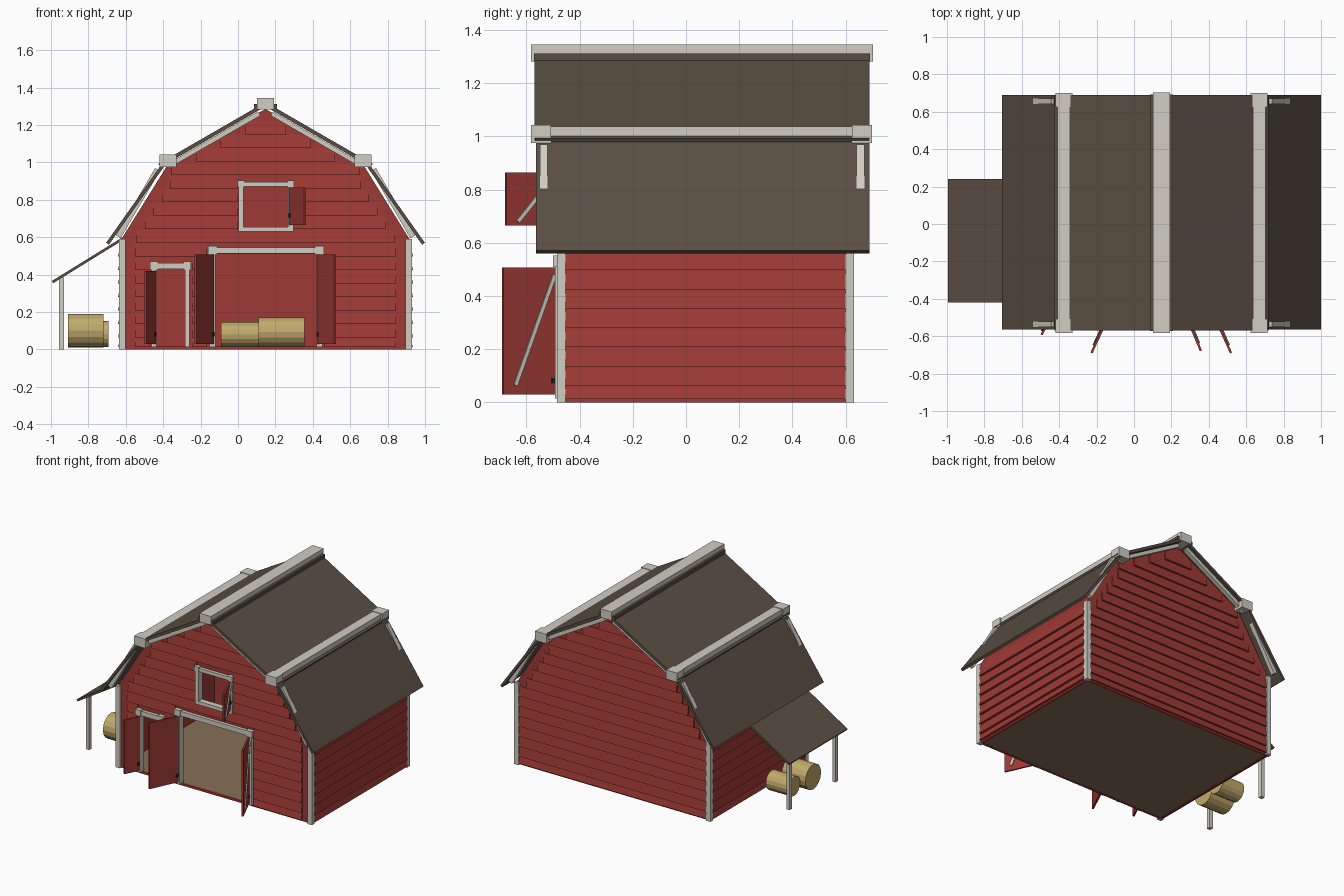
import bpy, bmesh, math
from mathutils import Vector

if "Cube" in bpy.data.objects:
    bpy.data.objects.remove(bpy.data.objects["Cube"])

CX = 0.147                      # barn centre line
FY, BY = -0.47, 0.615           # front and back wall planes
HW = 0.77                       # half width of the walls


def material(name, rgb):
    m = bpy.data.materials.new(name)
    m.diffuse_color = (*rgb, 1)
    m.use_nodes = True
    m.node_tree.nodes["Principled BSDF"].inputs["Base Color"].default_value = m.diffuse_color
    return m


RED = material("barn red", (0.342, 0.042, 0.035))
CREAM = material("cream trim", (0.63, 0.61, 0.54))
BROWN = material("roof brown", (0.102, 0.076, 0.055))
TAN = material("floor tan", (0.24, 0.16, 0.09))
HAY = material("hay", (0.53, 0.40, 0.15))
BLACK = material("dark iron", (0.02, 0.018, 0.016))


class Part:
    """Collects prisms and boxes into one object."""

    def __init__(self, name, mat):
        self.name, self.mat, self.bm = name, mat, bmesh.new()

    def prism(self, pts, axis, a, b):
        # extrude a 2D outline along an axis
        def at(p, t):
            return {"x": (t, p[0], p[1]), "y": (p[0], t, p[1]), "z": (p[0], p[1], t)}[axis]
        lo = [self.bm.verts.new(at(p, a)) for p in pts]
        hi = [self.bm.verts.new(at(p, b)) for p in pts]
        n = len(pts)
        self.bm.faces.new(lo)
        self.bm.faces.new(hi[::-1])
        for i in range(n):
            j = (i + 1) % n
            self.bm.faces.new((lo[i], hi[i], hi[j], lo[j]))
        return self

    def box(self, x0, x1, y0, y1, z0, z1):
        return self.prism([(x0, y0), (x1, y0), (x1, y1), (x0, y1)], "z", z0, z1)

    def plank(self, o, u, v, w):
        # slanted box from a corner and three edge vectors
        c = [self.bm.verts.new(o + u * i + v * j + w * k)
             for i in (0, 1) for j in (0, 1) for k in (0, 1)]
        for f in ((0, 1, 3, 2), (4, 6, 7, 5), (0, 4, 5, 1), (2, 3, 7, 6), (0, 2, 6, 4), (1, 5, 7, 3)):
            self.bm.faces.new([c[i] for i in f])
        return self

    def slab(self, p, q, t, y0, y1):
        # roof panel whose top runs from p to q in the xz plane
        p, q = Vector(p), Vector(q)
        d = (q - p).normalized()
        n = Vector((-d.y, d.x))
        n *= -t if n.y > 0 else t
        return self.prism([p, q, q + n, p + n], "y", y0, y1)

    def build(self):
        bmesh.ops.recalc_face_normals(self.bm, faces=self.bm.faces[:])
        me = bpy.data.meshes.new(self.name)
        self.bm.to_mesh(me)
        self.bm.free()
        me.materials.append(self.mat)
        ob = bpy.data.objects.new(self.name, me)
        bpy.context.collection.objects.link(ob)
        return ob


def gable(half, knee, top):
    r = [(half, 0.59), (knee, 1.0)]
    return ([(CX - half, 0), (CX + half, 0)] + [(CX + x, z) for x, z in r]
            + [(CX, top)] + [(CX - x, z) for x, z in r[::-1]])


# Hollow walls with door and window openings
openings = [(-0.125, 0.425, 0.015, 0.51), (-0.437, -0.28, 0.015, 0.43), (0.028, 0.272, 0.65, 0.872)]
walls = Part("walls", RED).prism(gable(HW, 0.515, 1.285), "y", FY, BY).build()
inner = [(x, z if z else -0.1) for x, z in gable(HW - 0.018, 0.50, 1.262)]
cutters = [Part("cavity_cutter", RED).prism(inner, "y", FY + 0.018, BY - 0.018).build()]
for x0, x1, z0, z1 in openings:
    cutters.append(Part("opening_cutter", RED).box(x0, x1, FY - 0.1, FY + 0.1, z0, z1).build())
bpy.context.view_layer.objects.active = walls
for c in cutters:
    c.hide_render = True
    mod = walls.modifiers.new("cut", "BOOLEAN")
    mod.operation, mod.solver, mod.object = "DIFFERENCE", "EXACT", c
    bpy.ops.object.modifier_apply(modifier=mod.name)
    bpy.data.objects.remove(c)

Part("floor", TAN).box(CX - HW + 0.018, CX + HW - 0.018, FY + 0.018, BY - 0.018, 0.001, 0.014).build()

# Clapboard siding: wedge boards, thick at the lower edge
PITCH, THICK = 0.0725, 0.014
rows = [(max(0.012, -0.01 + PITCH * k), -0.01 + PITCH * (k + 1) - 0.004) for k in range(17)]
holes = [(-0.165, 0.46, 0, 0.54), (-0.47, -0.245, 0, 0.455), (0.0, 0.296, 0.645, 0.9)]


def wedge(base, out, z0, z1):
    return [(base, z0), (base + out * THICK, z0), (base + out * 0.004, z1), (base, z1)]


def half_at(z):
    if z < 1.0:
        return HW - max(0, z - 0.59) * 0.622 - 0.05
    return max(0, (1.285 - z) * 1.807 - 0.01)


front, back = Part("front_siding", RED), Part("back_siding", RED)
side = Part("side_siding", RED)
for z0, z1 in rows:
    h = half_at(z1)
    if h > 0.1:
        hf = min(h, 0.697)
        spans = [(CX - hf, CX + hf)]
        for a, b, lo, hi in holes:
            if z0 < hi and z1 > lo:
                spans = [s for p, q in spans for s in ((p, min(q, a)), (max(p, b), q)) if s[1] - s[0] > 0.005]
        for p, q in spans:
            front.prism(wedge(FY, -1, z0, z1), "x", p, q)
        hb = HW - 0.02 if z1 < 0.6 else h
        back.prism(wedge(BY, 1, z0, z1), "x", CX - hb, CX + hb)
    if z1 < 0.6:
        for s in (-1, 1):
            side.prism(wedge(CX + s * HW, s * 1.3, z0, z1), "y", FY + 0.015, BY - 0.015)
for p in (front, back, side):
    p.build()

# Corner posts
posts = Part("corner_posts", CREAM)
for s in (-1, 1):
    for y in (FY, BY):
        x = CX + s * 0.766
        posts.box(x - 0.017, x + 0.017, y - 0.016, y + 0.016, 0, 0.59)
posts.build()

# Gambrel roof, edge trim and beams
upper, lower = Part("upper_roof", BROWN), Part("lower_roof", BROWN)
trim, beams = Part("gable_trim", CREAM), Part("roof_beams", CREAM)
for s in (-1, 1):
    upper.slab((CX, 1.322), (CX + s * 0.572, 0.992), 0.02, -0.57, 0.69)
    lower.slab((CX + s * 0.545, 1.005), (CX + s * 0.852, 0.57), 0.018, -0.565, 0.69)
    for y in (-0.55, 0.642):
        trim.slab((CX + s * 0.59, 0.97), (CX + s * 0.80, 0.61), 0.03, y, y + 0.03)
        trim.slab((CX + s * 0.04, 1.272), (CX + s * 0.53, 0.99), 0.025, y, y + 0.03)
    k = CX + s * 0.522
    beams.box(k - 0.035, k + 0.035, -0.51, 0.625, 1.0, 1.038)
    for y in (-0.583, 0.625):
        beams.box(k - 0.045, k + 0.045, y, y + 0.075, 0.975, 1.042)
beams.box(CX - 0.045, CX + 0.045, -0.583, 0.703, 1.282, 1.345)
for p in (upper, lower, trim, beams):
    p.build()
Part("ridge_cap", BROWN).box(CX - 0.062, CX + 0.062, -0.572, 0.692, 1.285, 1.312).build()

# Door and window frames
frames = Part("door_and_window_frames", CREAM)
for x0, x1, top, w in ((-0.153, 0.452, 0.508, 0.032), (-0.462, -0.258, 0.425, 0.026)):
    for x in (x0, x1 - w):
        frames.box(x, x + w, FY - 0.022, FY + 0.02, 0.014, top)
        frames.box(x - 0.008, x + w + 0.008, FY - 0.03, FY + 0.01, top, top + 0.044)
    frames.box(x0, x1, FY - 0.024, FY + 0.01, top + 0.004, top + 0.038)
for x in (0.002, 0.268):
    frames.box(x, x + 0.028, FY - 0.022, FY + 0.02, 0.63, 0.9)
    frames.box(x - 0.004, x + 0.032, FY - 0.028, FY + 0.01, 0.868, 0.902)
for z in (0.63, 0.87):
    frames.box(0.002, 0.296, FY - 0.023, FY + 0.02, z, z + 0.025)
frames.build()

# Open door leaves with a diagonal brace on the outer side
up = Vector((0, 0, 1))
for name, hx, tx, ty, z0, z1 in (("left_door", -0.128, -0.222, -0.692, 0.03, 0.507),
                                 ("right_door", 0.422, 0.513, -0.692, 0.03, 0.507),
                                 ("small_door", -0.438, -0.488, -0.595, 0.03, 0.42),
                                 ("window_shutter", 0.272, 0.352, -0.68, 0.665, 0.865)):
    h = Vector((hx, FY - 0.02, 0))
    d = Vector((tx, ty, 0)) - h
    n = Vector((-d.y, d.x, 0)).normalized() * (1 if tx > hx else -1)
    Part(name, RED).plank(h + up * z0, d, n * 0.012, up * (z1 - z0)).build()
    a = h + d * 0.78 + n * 0.012 + up * (z0 + 0.07 * (z1 - z0))
    b = h + d * 0.05 + n * 0.012 + up * (z0 + 0.94 * (z1 - z0))
    across = n.cross(b - a).normalized() * 0.015
    Part(name + "_brace", CREAM).plank(a - across / 2, b - a, across, n * 0.007).build()
    Part(name + "_hinge", BLACK).plank(h + d * 0.02 - n * 0.005 + up * (z0 + 0.04),
                                       d.normalized() * 0.018, n * 0.022, up * 0.022).build()

# Lean-to shelter on the left
Part("lean_to_roof", BROWN).slab((-0.62, 0.598), (-0.995, 0.366), 0.014, -0.42, 0.24).build()
shelter = Part("lean_to_posts", CREAM)
for y in (-0.355, 0.17):
    shelter.box(-0.956, -0.929, y - 0.014, y + 0.014, 0, 0.384)
shelter.build()

# Round hay bales lying along x, outdoors and indoors
for i, (x0, x1, y, r, z) in enumerate(((-0.91, -0.72, -0.15, 0.09, 0.01), (-0.87, -0.692, 0.01, 0.07, 0.013),
                                       (0.11, 0.356, 0.30, 0.078, 0.015), (-0.09, 0.12, 0.44, 0.066, 0.015))):
    ring = [(y + r * math.cos(t * math.pi / 8), z + r + r * math.sin(t * math.pi / 8)) for t in range(16)]
    Part("hay_bale_%d" % (i + 1), HAY).prism(ring, "x", x0, x1).build()
